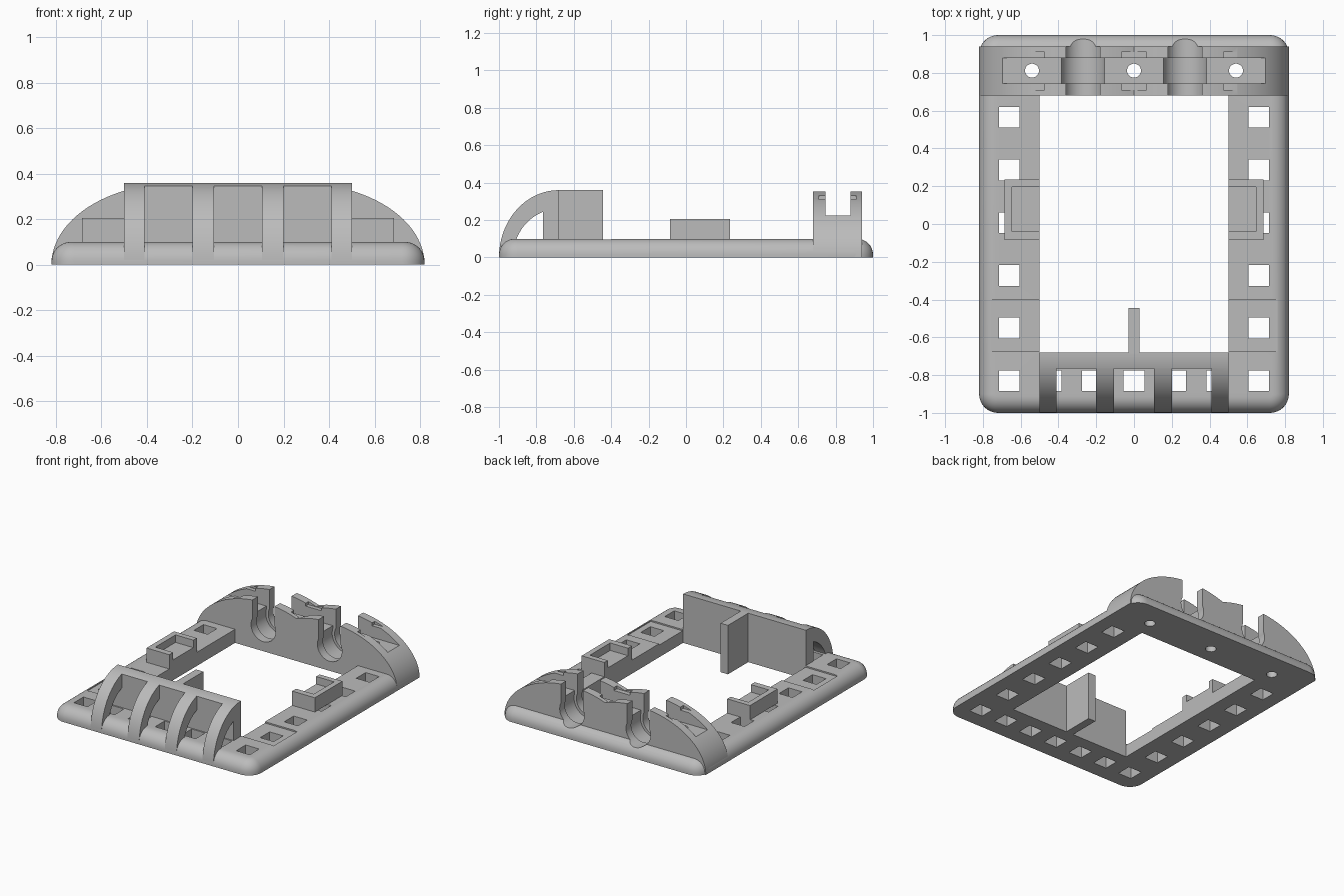
import bpy, bmesh
from math import sin, cos, pi, asin, sqrt, radians

if "Cube" in bpy.data.objects:
    bpy.data.objects.remove(bpy.data.objects["Cube"])

grey = bpy.data.materials.new("plain grey")
grey.use_nodes = True
grey.diffuse_color = (0.5, 0.5, 0.5, 1)
grey.node_tree.nodes["Principled BSDF"].inputs["Base Color"].default_value = (0.5, 0.5, 0.5, 1)


def finish(name, bm):
    bmesh.ops.recalc_face_normals(bm, faces=bm.faces)
    mesh = bpy.data.meshes.new(name)
    bm.to_mesh(mesh)
    bm.free()
    mesh.materials.append(grey)
    obj = bpy.data.objects.new(name, mesh)
    bpy.context.collection.objects.link(obj)
    return obj


def loft(name, rings):
    bm = bmesh.new()
    loops = [[bm.verts.new(p) for p in ring] for ring in rings]
    n = len(loops[0])
    for a, b in zip(loops, loops[1:]):
        for i in range(n):
            j = (i + 1) % n
            bm.faces.new((a[i], a[j], b[j], b[i]))
    bm.faces.new(loops[0])
    bm.faces.new(loops[-1])
    return finish(name, bm)


def prism_y(name, xz, y0, y1):
    return loft(name, [[(x, y, z) for x, z in xz] for y in (y0, y1)])


def prism_x(name, yz, x0, x1):
    return loft(name, [[(x, y, z) for y, z in yz] for x in (x0, x1)])


def boxes(name, bounds):
    """Each bound is x0, x1, y0, y1, z0, z1."""
    bm = bmesh.new()
    for x0, x1, y0, y1, z0, z1 in bounds:
        for v in bmesh.ops.create_cube(bm, size=1)["verts"]:
            v.co = (x1 if v.co.x > 0 else x0, y1 if v.co.y > 0 else y0, z1 if v.co.z > 0 else z0)
    return finish(name, bm)


def cut(cutter, *targets):
    for obj in targets:
        mod = obj.modifiers.new("cut", "BOOLEAN")
        mod.operation, mod.solver, mod.object = "DIFFERENCE", "EXACT", cutter
        bpy.context.view_layer.objects.active = obj
        bpy.ops.object.modifier_apply(modifier=mod.name)
    bpy.data.objects.remove(cutter)


# Base plate with rounded corners and a rounded upper rim
def rounded_ring(inset, z, corner=0.1, n=8):
    ring = []
    for q, (sx, sy) in enumerate(((1, 1), (-1, 1), (-1, -1), (1, -1))):
        for i in range(n + 1):
            a = (q + i / n) * pi / 2
            r = corner - inset
            ring.append((sx * (0.82 - corner) + r * cos(a), sy * (1 - corner) + r * sin(a), z))
    return ring


rim = 0.085
rings = [rounded_ring(0, 0)]
for i in range(9):
    t = i / 8 * pi / 2
    rings.append(rounded_ring(rim * (1 - cos(t)), 0.1 - rim + rim * sin(t)))
base = loft("base_frame", rings)
cut(boxes("opening", [(-0.5, 0.5, -0.68, 0.68, -1, 1)]), base)
cut(boxes("shallow_recess", [(-0.76, 0.76, -0.675, -0.4, 0.09, 1)]), base)

# Square mounting holes along both sides and the front
h = 0.055
centres = [(s * 0.66, -0.83 + 0.279 * i) for s in (-1, 1) for i in range(6)]
centres += [(0.22 * i, -0.83) for i in range(-2, 3)]
cut(boxes("holes", [(x - h, x + h, y - h, y + h, -1, 1) for x, y in centres]), base)

# Rear block with two humps
outline = [(-0.82, 0), (0.82, 0)]
start = asin(0.27 / 0.55)
hump = []
for i in range(33):
    a = pi / 2 + start - i / 32 * (pi / 2 + start)
    hump.append((0.27 + 0.55 * cos(a), 0.358 * sin(a)))
right_side = hump[::-1][1:]
outline += right_side + [(-x, z) for x, z in hump[1:-1]]
rear = prism_y("rear_block", outline, 0.68, 0.94)

# Cross slot and undercut pockets in the rear block
cut(boxes("cross_slot", [(-1, 1, 0.745, 0.88, 0.225, 1)]), rear)
cut(boxes("pockets", [(x - 0.065, x + 0.065, 0.71, 0.91, 0.31, 0.335)
                      for x in (-0.54, 0, 0.54)]), rear)


# Keyhole channels through the rear block and base rim
def keyhole(cx, r, neck, y0, y1):
    a0 = asin(neck / r)
    pts = [(cx + neck, 0.6)]
    for i in range(29):
        a = a0 + (2 * pi - 2 * a0) * i / 28
        pts.append((cx + r * sin(a), 0.17 + r * cos(a)))
    pts.append((cx - neck, 0.6))
    return prism_y("keyhole", pts, y0, y1)


for s in (-1, 1):
    cut(keyhole(s * 0.27, 0.1, 0.09, 0.6, 1.1), rear, base)
    cut(keyhole(s * 0.27, 0.12, 0.115, 0.745, 0.88), rear, base)

# Round screw holes
for x in (-0.54, 0, 0.54):
    ring = [(x + 0.037 * cos(i * pi / 12), 0.812 + 0.037 * sin(i * pi / 12)) for i in range(24)]
    cut(loft("screw_hole", [[(px, py, z) for px, py in ring] for z in (-1, 1)]), rear, base)

# Front guard: a curved shell cut into a wall with four arched ribs
arc = [(-0.68 - 0.32 * cos(i / 24 * pi / 2), 0.36 * sin(i / 24 * pi / 2)) for i in range(25)]
guard = prism_x("front_guard", arc + [(-0.68, 0)], -0.5, 0.5)
bays = [(x - 0.105, x + 0.105, -1.2, -0.765, -1, 1) for x in (-0.305, 0, 0.305)]
cut(boxes("bays", bays), guard)
end = sqrt(1 - (0.085 / 0.245) ** 2)
tunnel = []
for i in range(17):
    a = asin(end) * i / 16
    tunnel.append((-0.68 - 0.245 * cos(a), 0.26 * sin(a)))
cut(prism_x("tunnel", tunnel + [(-0.765, -0.1), (-0.925, -0.1)], -0.7, 0.7), guard)

# Upright fin behind the front guard
fin = boxes("centre_fin", [(-0.03, 0.03, -0.685, -0.445, 0, 0.36)])

# Side brackets with a pocket open to the inside
brackets = []
for side, s in (("right", -1), ("left", 1)):
    xo, xi, xp = s * 0.685, s * 0.5, s * 0.645
    bracket = boxes(side + "_bracket", [(min(xo, xi), max(xo, xi), -0.085, 0.235, 0.1, 0.205)])
    xe = s * 0.4
    cut(boxes("pocket", [(min(xp, xe), max(xp, xe), -0.04, 0.195, 0.15, 1)]), bracket)
    brackets.append(bracket)

# Smooth the curves and keep the edges sharp
bpy.ops.object.select_all(action="DESELECT")
for obj in [base, rear, guard, fin] + brackets:
    obj.select_set(True)
bpy.context.view_layer.objects.active = base
bpy.ops.object.shade_smooth_by_angle(angle=radians(30))
